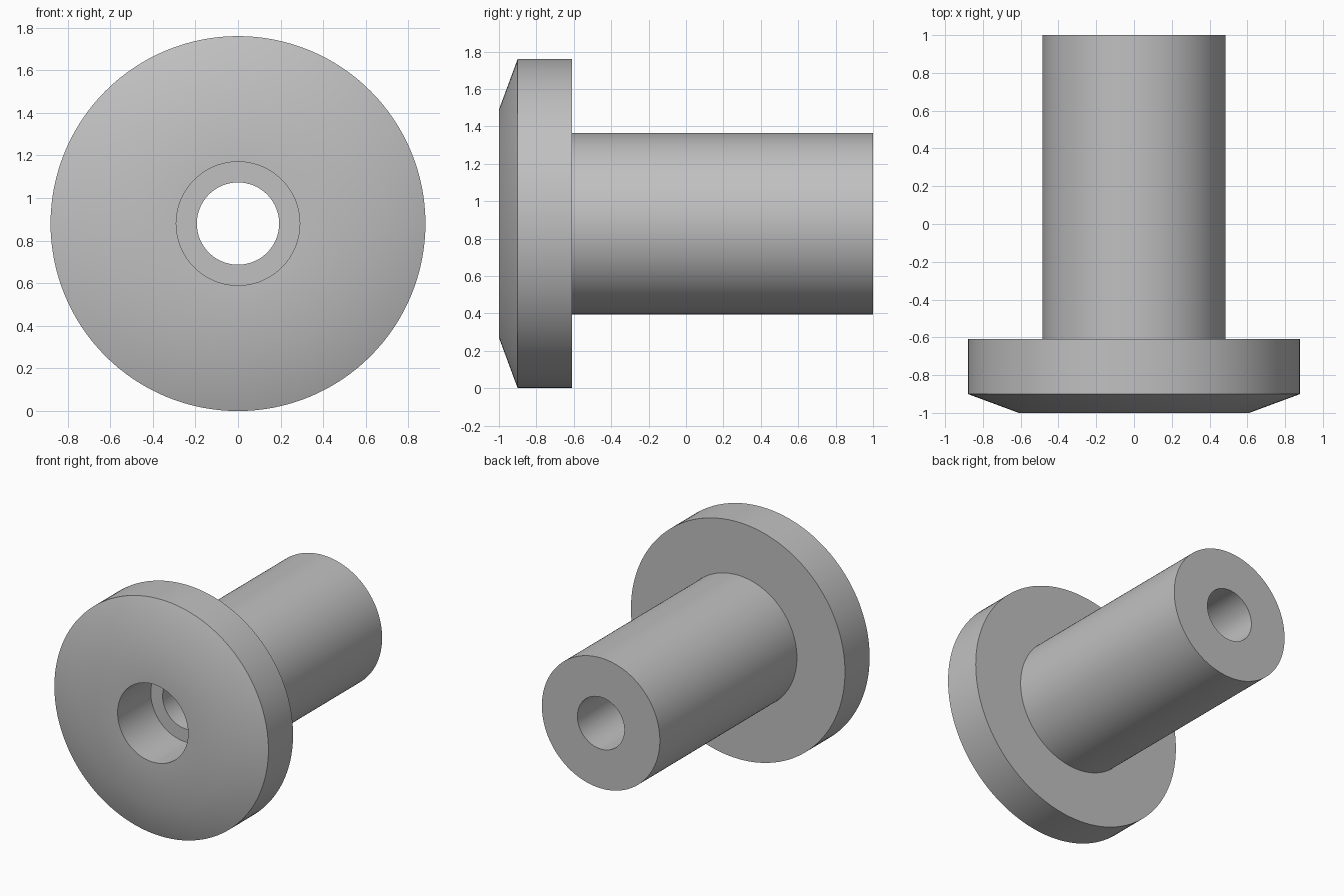
import bpy
import bmesh
from math import radians, tau
from mathutils import Matrix, Vector

SEGMENTS = 128
AXIS_HEIGHT = 0.88

cube = bpy.data.objects.get("Cube")
if cube:
    bpy.data.objects.remove(cube, do_unlink=True)

# Plain grey finish
grey = bpy.data.materials.new("plain grey")
grey.use_nodes = True
colour = (0.53, 0.53, 0.53, 1.0)
grey.diffuse_color = colour
grey.node_tree.nodes["Principled BSDF"].inputs["Base Color"].default_value = colour


def lathe(name, profile):
    """Revolve a closed (radius, y) profile about the y axis."""
    bm = bmesh.new()
    rings = []
    for i in range(SEGMENTS):
        turn = Matrix.Rotation(tau * i / SEGMENTS, 3, 'Y')
        rings.append([bm.verts.new(turn @ Vector((r, y, 0))) for r, y in profile])
    count = len(profile)
    for i in range(SEGMENTS):
        a, b = rings[i], rings[(i + 1) % SEGMENTS]
        for j in range(count):
            k = (j + 1) % count
            bm.faces.new((a[j], a[k], b[k], b[j]))
    bmesh.ops.recalc_face_normals(bm, faces=bm.faces)
    mesh = bpy.data.meshes.new(name)
    bm.to_mesh(mesh)
    bm.free()
    mesh.materials.append(grey)
    obj = bpy.data.objects.new(name, mesh)
    obj.location.z = AXIS_HEIGHT
    bpy.context.collection.objects.link(obj)
    bpy.ops.object.select_all(action='DESELECT')
    obj.select_set(True)
    bpy.context.view_layer.objects.active = obj
    bpy.ops.object.shade_smooth_by_angle(angle=radians(30))
    return obj


# Flanged sleeve: chamfered head, shank, through bore and counterbore
lathe("flanged_sleeve", [
    (0.29, -1.0), (0.61, -1.0), (0.88, -0.9), (0.88, -0.61),
    (0.485, -0.61), (0.485, 1.0), (0.193, 1.0), (0.193, -0.61),
    (0.29, -0.61),
])
